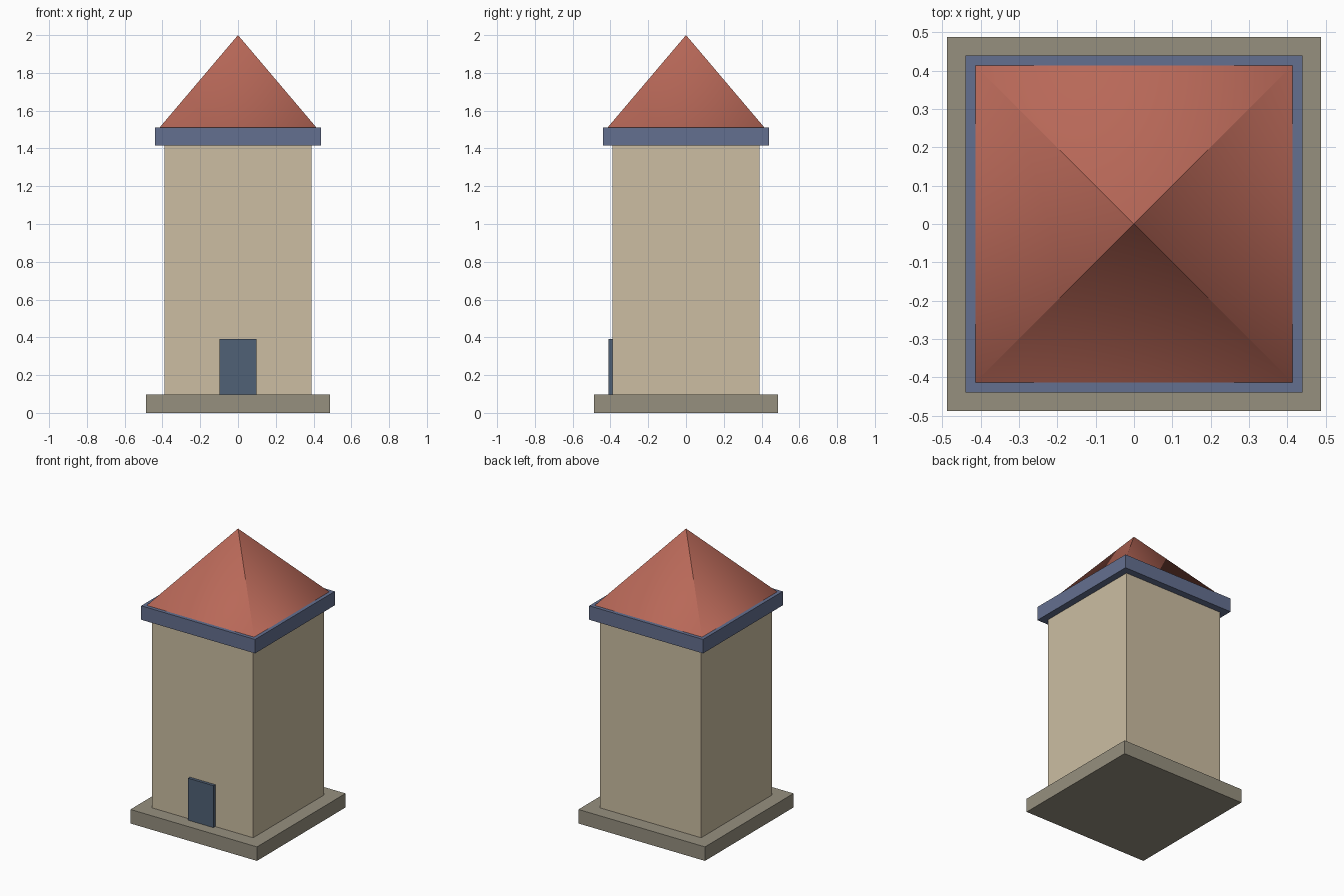
import bpy, bmesh, math
from mathutils import Vector

if "Cube" in bpy.data.objects:
    bpy.data.objects.remove(bpy.data.objects["Cube"])


def material(name, rgb):
    lin = [(c / 255 / 12.92) if c / 255 <= 0.04045 else ((c / 255 + 0.055) / 1.055) ** 2.4 for c in rgb]
    m = bpy.data.materials.new(name)
    m.diffuse_color = (*lin, 1)
    m.use_nodes = True
    m.node_tree.nodes["Principled BSDF"].inputs["Base Color"].default_value = m.diffuse_color
    return m


stone = material("grey stone", (150, 144, 127))
plaster = material("cream plaster", (204, 190, 162))
blue = material("slate blue", (100, 112, 144))
door_blue = material("dark door blue", (80, 97, 118))
red = material("roof red", (184, 104, 88))


def add_object(name, bm, mat):
    me = bpy.data.meshes.new(name)
    bm.to_mesh(me)
    bm.free()
    me.materials.append(mat)
    ob = bpy.data.objects.new(name, me)
    bpy.context.collection.objects.link(ob)
    return ob


def box(name, x, y, z, mat):
    """Box from (min, max) ranges on each axis."""
    bm = bmesh.new()
    bmesh.ops.create_cube(bm, size=1)
    for v in bm.verts:
        v.co = [r[0] if c < 0 else r[1] for c, r in zip(v.co, (x, y, z))]
    return add_object(name, bm, mat)


# Square tiers: plinth, tower walls, cornice
for name, half, z0, z1, mat in (
    ("plinth", 0.488, 0.0, 0.0976, stone),
    ("tower_walls", 0.390, 0.0976, 1.4146, plaster),
    ("cornice", 0.439, 1.4146, 1.512, blue),
):
    box(name, (-half, half), (-half, half), (z0, z1), mat)

# Door on the front wall
box("door", (-0.0976, 0.0976), (-0.41, -0.385), (0.0976, 0.39), door_blue)

# Pyramid roof
half, z0, z1 = 0.414, 1.512, 2.0
bm = bmesh.new()
corners = [bm.verts.new((sx * half, sy * half, z0)) for sx, sy in ((-1, -1), (1, -1), (1, 1), (-1, 1))]
apex = bm.verts.new((0, 0, z1))
for i in range(4):
    bm.faces.new((corners[i], corners[(i + 1) % 4], apex)).smooth = True
bm.faces.new(corners[::-1])
bm.normal_update()
roof = add_object("roof", bm, red)

# Soft shading round the roof corners, with creases kept at the tip
me = roof.data
slope = math.hypot(half, half) / (z1 - z0)
normals = []
for p in me.polygons:
    for li in p.loop_indices:
        co = me.vertices[me.loops[li].vertex_index].co
        if len(p.vertices) == 4 or co.z > z0 + 0.1:
            normals.append(p.normal.copy())
        else:
            radial = Vector((co.x, co.y, 0)).normalized()
            normals.append((radial + Vector((0, 0, slope))).normalized())
me.normals_split_custom_set(normals)
